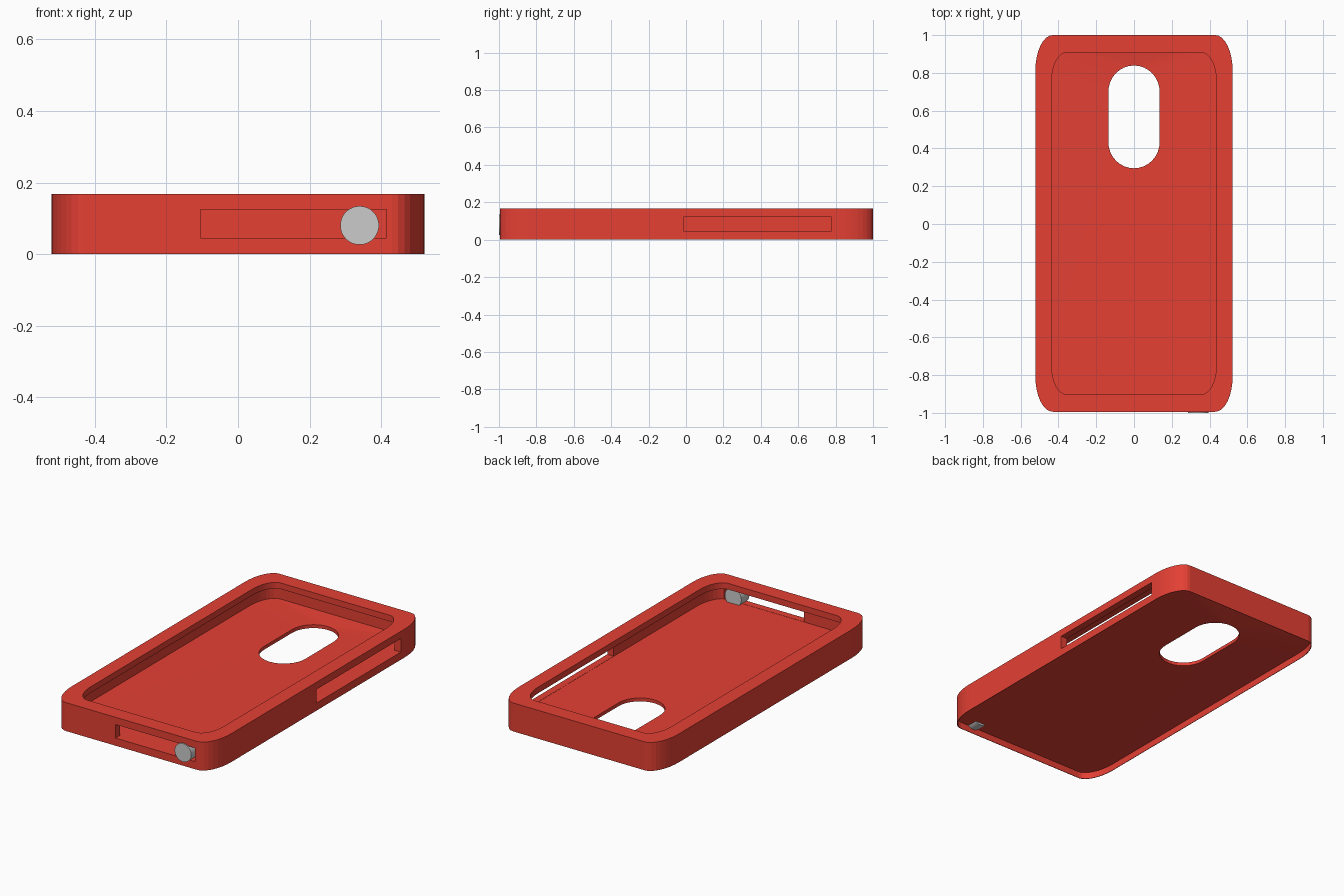
import bpy, bmesh, math

if "Cube" in bpy.data.objects:
    bpy.data.objects.remove(bpy.data.objects["Cube"])

CY = 0.003  # the case body is centred just behind the origin


def material(name, rgb):
    m = bpy.data.materials.new(name)
    m.diffuse_color = (*rgb, 1)
    m.use_nodes = True
    m.node_tree.nodes["Principled BSDF"].inputs["Base Color"].default_value = m.diffuse_color
    return m


red = material("case_red", (0.78, 0.051, 0.034))
grey = material("plug_grey", (0.6, 0.6, 0.6))


def outline(hx, hy, rx, ry, z, cy=CY, seg=8):
    """Rounded rectangle with elliptical corners."""
    pts = []
    for q, (sx, sy) in enumerate(((1, 1), (-1, 1), (-1, -1), (1, -1))):
        for i in range(seg + 1):
            a = math.pi / 2 * (q + i / seg)
            pts.append((sx * (hx - rx) + rx * math.cos(a),
                        cy + sy * (hy - ry) + ry * math.sin(a), z))
    return pts


def loft(name, loops, mat, ring=False):
    """Closed solid skinned through outlines; ring joins last to first."""
    bm = bmesh.new()
    rings = [[bm.verts.new(p) for p in loop] for loop in loops]
    n = len(rings[0])
    pairs = list(zip(rings, rings[1:]))
    if ring:
        pairs.append((rings[-1], rings[0]))
    for a, b in pairs:
        for i in range(n):
            j = (i + 1) % n
            bm.faces.new((a[i], a[j], b[j], b[i]))
    if not ring:
        bm.faces.new(rings[0])
        bm.faces.new(rings[-1])
    bmesh.ops.remove_doubles(bm, verts=bm.verts[:], dist=1e-5)
    bmesh.ops.recalc_face_normals(bm, faces=bm.faces[:])
    me = bpy.data.meshes.new(name)
    bm.to_mesh(me)
    bm.free()
    me.materials.append(mat)
    ob = bpy.data.objects.new(name, me)
    bpy.context.collection.objects.link(ob)
    return ob


def box(name, x0, x1, y0, y1, z0, z1):
    return loft(name, [[(x0, y0, z), (x1, y0, z), (x1, y1, z), (x0, y1, z)]
                       for z in (z0, z1)], red)


def window(z):
    """Edge of the camera window."""
    return outline(0.136, 0.272, 0.1355, 0.14, z, 0.567)


# case: outer wall, overhanging lip, cavity, floor dipping to the camera
# window, and the recessed underside
case = loft("phone_case", [
    outline(0.519, 0.994, 0.091, 0.186, 0.039),
    outline(0.519, 0.994, 0.091, 0.186, 0.0),
    outline(0.522, 0.997, 0.092, 0.187, 0.0),
    outline(0.522, 0.997, 0.092, 0.187, 0.168),
    outline(0.436, 0.905, 0.08, 0.15, 0.168),
    outline(0.436, 0.905, 0.08, 0.15, 0.132),
    outline(0.48, 0.955, 0.085, 0.165, 0.132),
    outline(0.48, 0.955, 0.085, 0.165, 0.044),
    window(0.032),
    window(0.012),
], red, ring=True)

# cutters: front slot and side slot
cutters = [
    box("front_slot_cutter", -0.105, 0.415, -1.1, -0.945, 0.045, 0.125),
    box("side_slot_cutter", 0.47, 0.6, -0.01, 0.775, 0.045, 0.125),
]
for c in cutters:
    mod = case.modifiers.new(c.name, 'BOOLEAN')
    mod.operation = 'DIFFERENCE'
    mod.solver = 'EXACT'
    mod.object = c
bpy.context.view_layer.update()
cut = bpy.data.meshes.new_from_object(
    case.evaluated_get(bpy.context.evaluated_depsgraph_get()))
case.modifiers.clear()
case.data = cut
for c in cutters:
    bpy.data.objects.remove(c)

# round plug sitting in the front slot
loft("round_plug", [[(0.34 + 0.054 * math.cos(t * math.pi / 24), y,
                      0.08 + 0.054 * math.sin(t * math.pi / 24)) for t in range(48)]
                    for y in (-1.0, -0.925)], grey)
